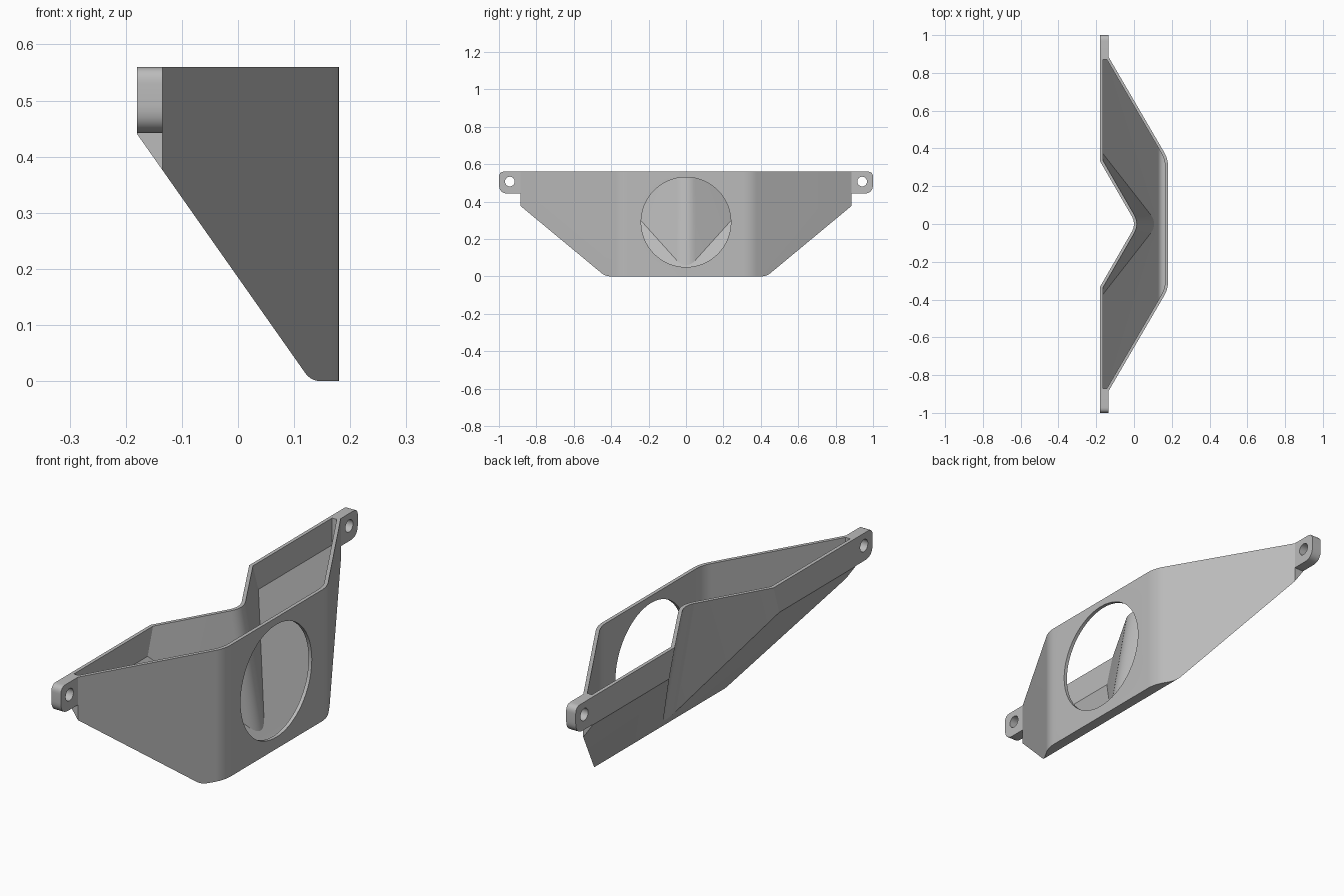
import bpy, bmesh, math
from mathutils import Vector

if "Cube" in bpy.data.objects:
    bpy.data.objects.remove(bpy.data.objects["Cube"], do_unlink=True)

WALL = 0.015
TOP = 0.56

grey = bpy.data.materials.new("plain grey")
grey.use_nodes = True
grey.diffuse_color = (0.5, 0.5, 0.5, 1)
grey.node_tree.nodes["Principled BSDF"].inputs["Base Color"].default_value = (0.5, 0.5, 0.5, 1)


def inset(poly, t):
    """Move every side of a counter-clockwise outline inward by t."""
    pts = [Vector(p) for p in poly]
    out = []
    for i, p in enumerate(pts):
        a = (p - pts[i - 1]).normalized()
        b = (pts[(i + 1) % len(pts)] - p).normalized()
        n, m = Vector((-a.y, a.x)), Vector((-b.y, b.x))
        out.append(p + (n + m) * t / (1 + n.dot(m)))
    return out


def rounded(poly, corners, steps=8):
    """Round chosen corners; corners maps index to tangent length."""
    pts = [Vector(p) for p in poly]
    out = []
    for i, p in enumerate(pts):
        if i not in corners:
            out.append(p)
            continue
        a = p + (pts[i - 1] - p).normalized() * corners[i]
        b = p + (pts[(i + 1) % len(pts)] - p).normalized() * corners[i]
        for k in range(steps + 1):
            t = k / steps
            out.append(a.lerp(p, t).lerp(p.lerp(b, t), t))
    return out


def prism(name, poly, low, high, place):
    """Solid between two copies of an outline; place maps (u, v, depth) to 3D."""
    bm = bmesh.new()
    ends = [[bm.verts.new(place(p[0], p[1], d)) for p in poly] for d in (low, high)]
    for ring in ends:
        bm.faces.new(ring)
    for i in range(len(poly)):
        j = (i + 1) % len(poly)
        bm.faces.new((ends[0][i], ends[0][j], ends[1][j], ends[1][i]))
    bmesh.ops.recalc_face_normals(bm, faces=bm.faces)
    mesh = bpy.data.meshes.new(name)
    bm.to_mesh(mesh)
    bm.free()
    mesh.materials.append(grey)
    ob = bpy.data.objects.new(name, mesh)
    bpy.context.collection.objects.link(ob)
    return ob


def boolean(ob, tool, operation):
    mod = ob.modifiers.new(operation, "BOOLEAN")
    mod.operation, mod.solver, mod.object = operation, "EXACT", tool
    bpy.context.view_layer.objects.active = ob
    bpy.ops.object.modifier_apply(modifier=mod.name)
    bpy.data.objects.remove(tool, do_unlink=True)


def along_x(u, v, d):
    return (d, u, v)


def along_y(u, v, d):
    return (u, d, v)


def along_z(u, v, d):
    return (u, v, d)


def leaning(u, v, d):
    return (u + (TOP - d) * 0.184, v, d)


def circle(y, z, r, n):
    return [(y + r * math.cos(2 * math.pi * i / n), z + r * math.sin(2 * math.pi * i / n))
            for i in range(n)]


# Plan outline, side profile with sloping floor, and V notch in the back
plan = [(-0.18, -0.885), (-0.135, -0.885), (0.18, -0.345),
        (0.18, 0.345), (-0.135, 0.885), (-0.18, 0.885)]
side = [(-0.25, 0.54), (0.13, 0), (0.3, 0), (0.3, 0.9), (-0.25, 0.9)]
notch = [(0.012, 0), (-0.5, 0.887), (-0.5, -0.887)]


def shell_volume(name, t, top):
    """Tray volume with all its walls moved inward by t."""
    ob = prism(name, rounded(inset(plan, t), {2: 0.04, 3: 0.04}), -0.1, top, along_z)
    floor = prism("floor_tool", rounded(inset(side, t), {1: 0.018}), -1.2, 1.2, along_y)
    boolean(ob, floor, "INTERSECT")
    wedge = prism("notch_tool", rounded(inset(notch, -t), {0: 0.05 + 0.577 * t}),
                  -0.2, 0.8, leaning)
    boolean(ob, wedge, "DIFFERENCE")
    return ob


# Hollow tray with a round opening in its flat wall
body = shell_volume("tray_body", 0, TOP)
boolean(body, shell_volume("cavity_tool", WALL, 0.7), "DIFFERENCE")
boolean(body, prism("opening_tool", circle(0, 0.29, 0.24, 64), 0.15, 0.3, along_x), "DIFFERENCE")
parts = [body]

# Mounting ears with screw holes
for name, s in (("back_ear", 1), ("front_ear", -1)):
    outline = rounded([(s * 0.885, 0.442), (s, 0.442), (s, TOP), (s * 0.885, TOP)],
                      {1: 0.05, 2: 0.03})
    ear = prism(name, outline, -0.18, -0.135, along_x)
    boolean(ear, prism("screw_tool", circle(s * 0.942, 0.507, 0.026, 24), -0.3, 0, along_x),
            "DIFFERENCE")
    parts.append(ear)

# Smooth the rounded corners, keep the folds sharp
bpy.ops.object.select_all(action="DESELECT")
for ob in parts:
    ob.select_set(True)
bpy.context.view_layer.objects.active = body
bpy.ops.object.shade_smooth_by_angle(angle=math.radians(20))
